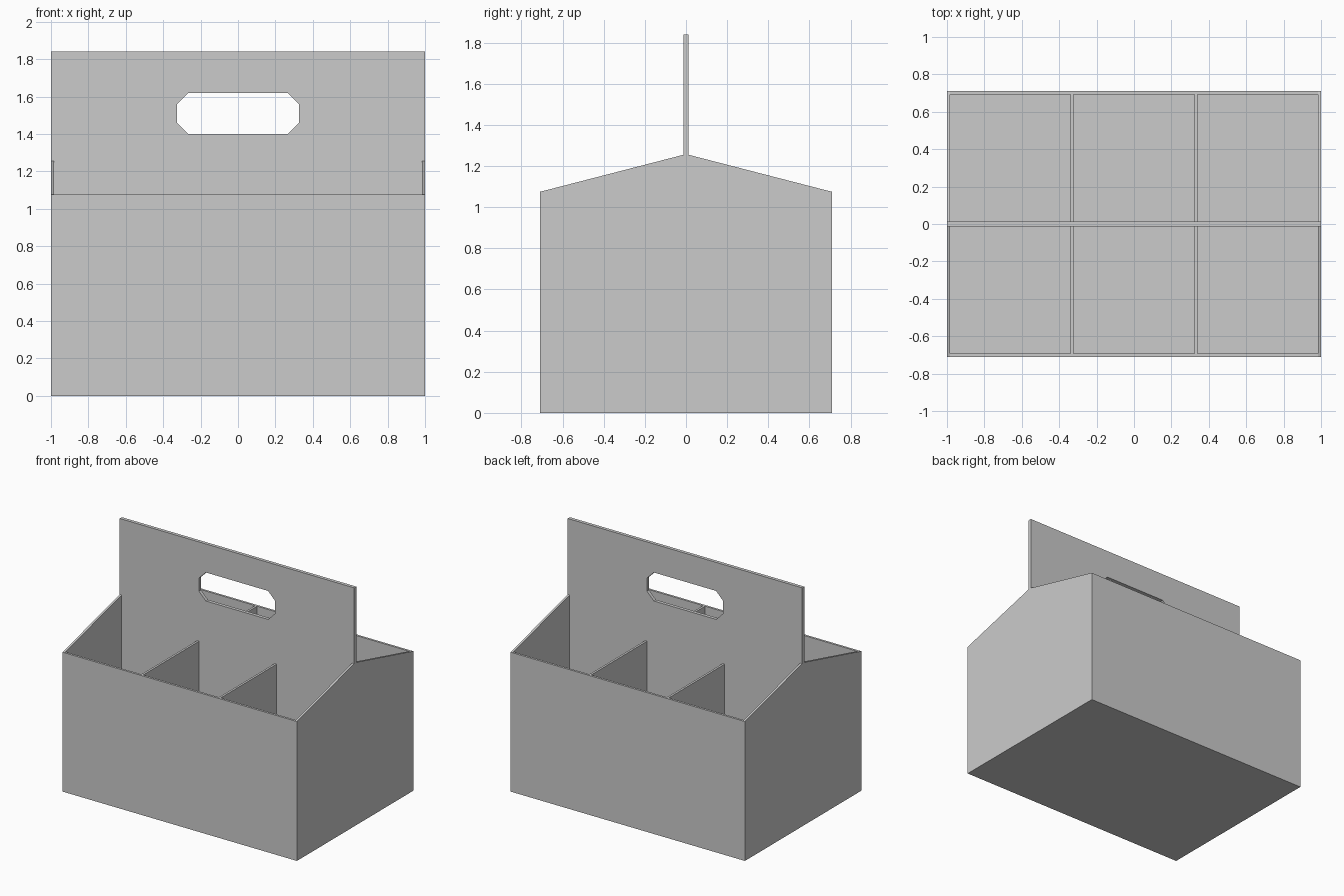
import bpy, bmesh
from math import pi

if "Cube" in bpy.data.objects:
    bpy.data.objects.remove(bpy.data.objects["Cube"])

T = 0.017          # board thickness
P = 0.026          # handle panel thickness (doubled board)
W, D = 1.0, 0.71   # half width, half depth
WALL, PEAK, TOP = 1.075, 1.255, 1.84

FLAT = (0, 0, 0)            # outline in x/y
FRONT = (pi / 2, 0, 0)      # outline in x/z
SIDE = (pi / 2, 0, pi / 2)  # outline in y/z


def rect(x0, x1, y0, y1):
    return [(x0, y0), (x1, y0), (x1, y1), (x0, y1)]


def board(name, loops, thickness, loc, rot):
    """Cut a flat board from an outline (further loops are holes)."""
    curve = bpy.data.curves.new(name, 'CURVE')
    curve.dimensions = '2D'
    curve.fill_mode = 'BOTH'
    curve.extrude = thickness / 2
    for pts in loops:
        s = curve.splines.new('POLY')
        s.points.add(len(pts) - 1)
        for p, (x, y) in zip(s.points, pts):
            p.co = (x, y, 0, 1)
        s.use_cyclic_u = True
    ob = bpy.data.objects.new(name, curve)
    ob.location, ob.rotation_euler = loc, rot
    bpy.context.collection.objects.link(ob)
    bpy.ops.object.select_all(action='DESELECT')
    ob.select_set(True)
    bpy.context.view_layer.objects.active = ob
    bpy.ops.object.convert(target='MESH')
    ob = bpy.context.object
    ob.name = name
    # weld the caps to the rim and keep faces flat
    bm = bmesh.new()
    bm.from_mesh(ob.data)
    bmesh.ops.remove_doubles(bm, verts=bm.verts, dist=1e-4)
    bmesh.ops.recalc_face_normals(bm, faces=bm.faces)
    for f in bm.faces:
        f.smooth = False
    bm.to_mesh(ob.data)
    bm.free()
    return ob


# floor
board("floor", [rect(-W + T, W - T, -D + T, D - T)], T, (0, 0, T / 2), FLAT)

# central panel with shoulders over the end walls and an octagonal hand hole
outline = [(-W + T, T), (W - T, T), (W - T, PEAK), (W, PEAK),
           (W, TOP), (-W, TOP), (-W, PEAK), (-W + T, PEAK)]
hole = [(-0.325, 1.46), (-0.265, 1.40), (0.265, 1.40), (0.325, 1.46),
        (0.325, 1.56), (0.265, 1.62), (-0.265, 1.62), (-0.325, 1.56)]
board("handle_panel", [outline, hole], P, (0, 0, 0), FRONT)

# gabled end walls
gable = [(-D, 0), (D, 0), (D, WALL), (P / 2, PEAK), (-P / 2, PEAK), (-D, WALL)]
for side, sx in (("left", -1), ("right", 1)):
    board(f"{side}_end_wall", [gable], T, (sx * (W - T / 2), 0, 0), SIDE)

# long walls and the bottle dividers on each side of the panel
for side, sy in (("front", -1), ("back", 1)):
    board(f"{side}_wall", [rect(-W + T, W - T, 0, WALL)], T,
          (0, sy * (D - T / 2), 0), FRONT)
    y0, y1 = sorted((sy * P / 2, sy * (D - T)))
    for pos, sx in (("left", -1), ("right", 1)):
        board(f"{side}_{pos}_divider", [rect(y0, y1, T, WALL)], T,
              (sx * 0.331, 0, 0), SIDE)
